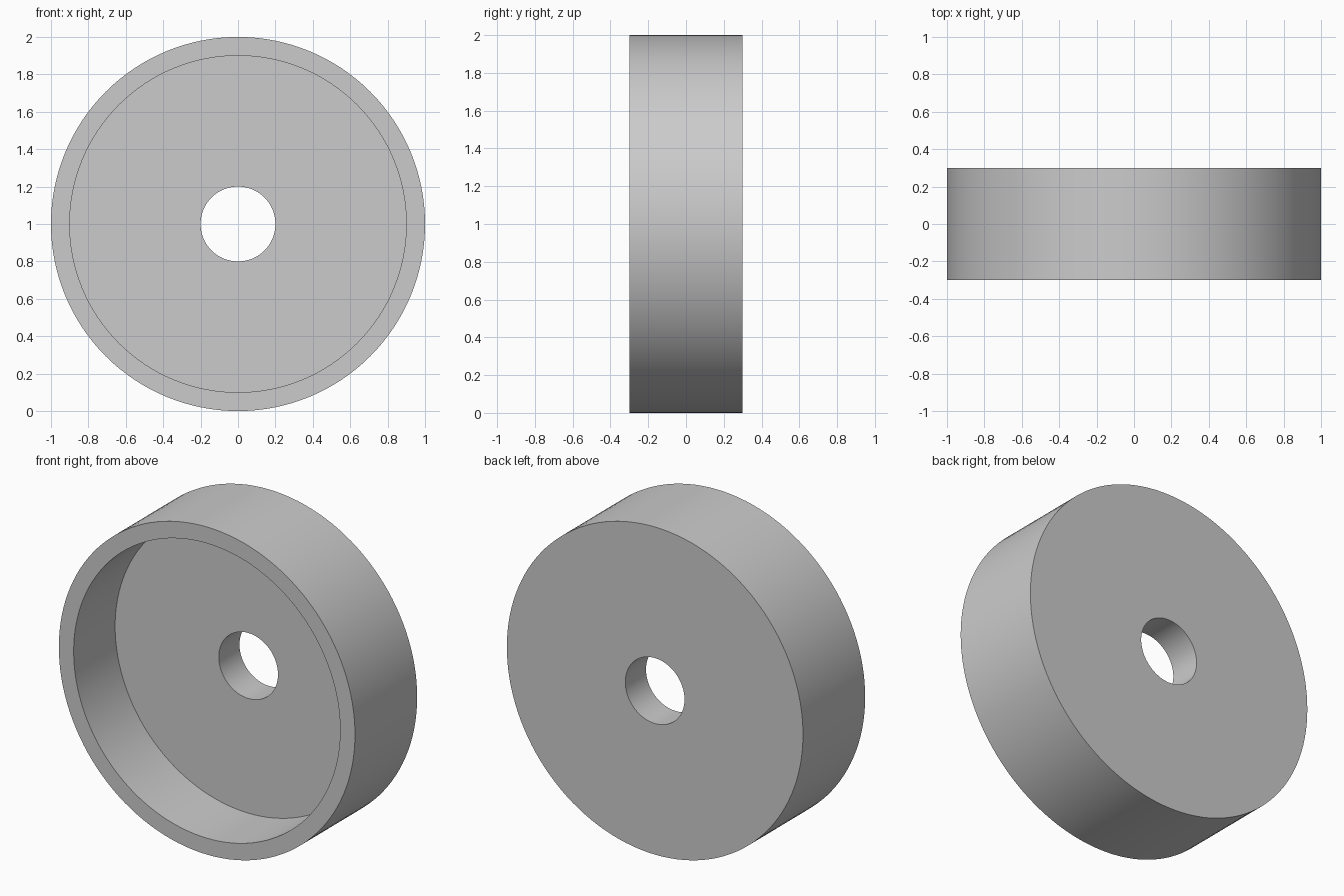
import bpy
import bmesh
import math
from mathutils import Matrix, Vector

cube = bpy.data.objects.get("Cube")
if cube:
    bpy.data.objects.remove(cube, do_unlink=True)

SEGMENTS = 128

# Plain grey material
grey = bpy.data.materials.new("plain grey")
grey.use_nodes = True
colour = (0.6, 0.6, 0.6, 1)
grey.diffuse_color = colour
grey.node_tree.nodes["Principled BSDF"].inputs["Base Color"].default_value = colour

# Closed cross-section as (radius, y): back plate with bore, rim open at the front
profile = [(0.2, 0.3), (1.0, 0.3), (1.0, -0.3), (0.9, -0.3), (0.9, 0.1), (0.2, 0.1)]

# Spin the section about the y axis
bm = bmesh.new()
verts = [bm.verts.new((r, y, 0)) for r, y in profile]
edges = [bm.edges.new((verts[i - 1], verts[i])) for i in range(len(verts))]
bmesh.ops.spin(bm, geom=verts + edges, cent=(0, 0, 0), axis=(0, 1, 0),
               angle=math.tau, steps=SEGMENTS, use_merge=True)
bmesh.ops.remove_doubles(bm, verts=bm.verts, dist=0.0001)
bmesh.ops.recalc_face_normals(bm, faces=bm.faces)
bmesh.ops.transform(bm, matrix=Matrix.Translation(Vector((0, 0, 1))), verts=bm.verts)

mesh = bpy.data.meshes.new("recessed_wheel")
bm.to_mesh(mesh)
bm.free()
mesh.materials.append(grey)

wheel = bpy.data.objects.new("recessed_wheel", mesh)
bpy.context.collection.objects.link(wheel)

# Smooth round walls, sharp rims
bpy.ops.object.select_all(action="DESELECT")
wheel.select_set(True)
bpy.context.view_layer.objects.active = wheel
bpy.ops.object.shade_smooth_by_angle(angle=math.radians(30))
